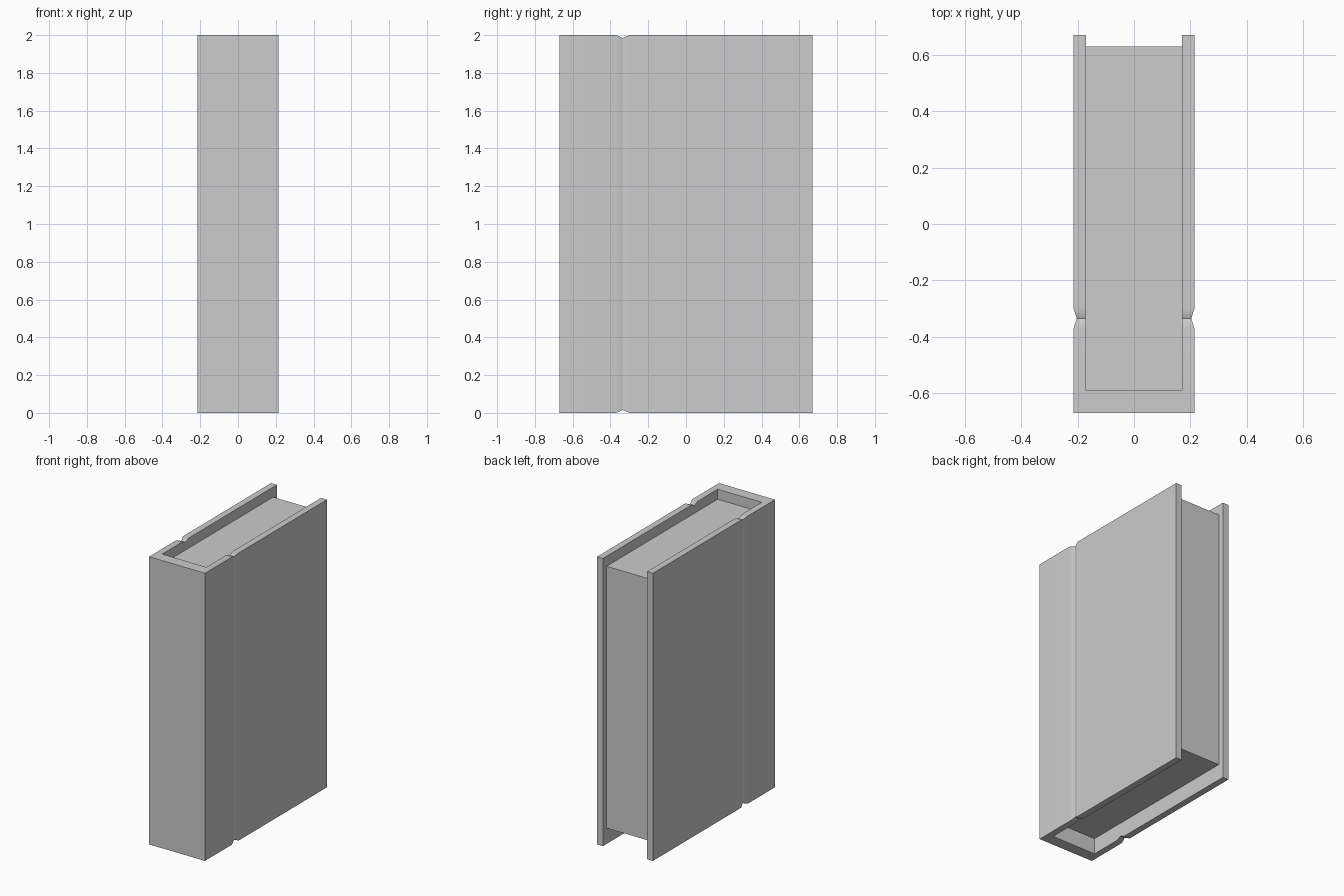
import bpy, bmesh, math

cube = bpy.data.objects.get("Cube")
if cube:
    bpy.data.objects.remove(cube, do_unlink=True)

grey = bpy.data.materials.new("light_grey")
grey.use_nodes = True
GREY = (0.604, 0.604, 0.604, 1)
grey.diffuse_color = GREY
grey.node_tree.nodes["Principled BSDF"].inputs["Base Color"].default_value = GREY

HEIGHT = 2.0
OUTER, INNER = 0.215, 0.17      # half widths of the cover
SPINE, SPINE_IN, EDGE = -0.67, -0.59, 0.67
GROOVE, GROOVE_HALF = -0.335, 0.037


def add_object(name, bm):
    bmesh.ops.recalc_face_normals(bm, faces=bm.faces)
    mesh = bpy.data.meshes.new(name)
    bm.to_mesh(mesh)
    bm.free()
    mesh.materials.append(grey)
    obj = bpy.data.objects.new(name, mesh)
    bpy.context.collection.objects.link(obj)
    return obj


# Cover: a U-shaped wall with a shallow hinge groove on each board
# Each station: outer x, outer y, inner y, inset of top and bottom rim
half = [
    (OUTER, EDGE, EDGE, 0),
    (OUTER, GROOVE + GROOVE_HALF, GROOVE + GROOVE_HALF, 0),
    (OUTER - 0.012, GROOVE, GROOVE, 0.015),
    (OUTER, GROOVE - GROOVE_HALF, GROOVE - GROOVE_HALF, 0),
    (OUTER, SPINE, SPINE_IN, 0),
]
stations = [(1, s) for s in half] + [(-1, s) for s in reversed(half)]

bm = bmesh.new()
rings = []
for side, (x, y_out, y_in, inset) in stations:
    low, high = inset, HEIGHT - inset
    corners = [(side * x, y_out, low), (side * x, y_out, high),
               (side * INNER, y_in, high), (side * INNER, y_in, low)]
    rings.append([bm.verts.new(c) for c in corners])
for a, b in zip(rings, rings[1:]):
    for i in range(4):
        j = (i + 1) % 4
        bm.faces.new((a[i], a[j], b[j], b[i]))
bm.faces.new(rings[0])
bm.faces.new(rings[-1])
cover = add_object("cover", bm)

# Soft groove shading, crisp board edges
bpy.ops.object.select_all(action="DESELECT")
cover.select_set(True)
bpy.context.view_layer.objects.active = cover
bpy.ops.object.shade_smooth_by_angle(angle=math.radians(30))
weighted = cover.modifiers.new("even_shading", "WEIGHTED_NORMAL")
weighted.keep_sharp = True

# Page block set between the boards
bm = bmesh.new()
bmesh.ops.create_cube(bm, size=1)
low, high, back = 0.11, 1.93, 0.63
bmesh.ops.scale(bm, vec=(2 * INNER, back - SPINE_IN, high - low), verts=bm.verts)
bmesh.ops.translate(bm, vec=(0, (back + SPINE_IN) / 2, (high + low) / 2), verts=bm.verts)
add_object("pages", bm)
